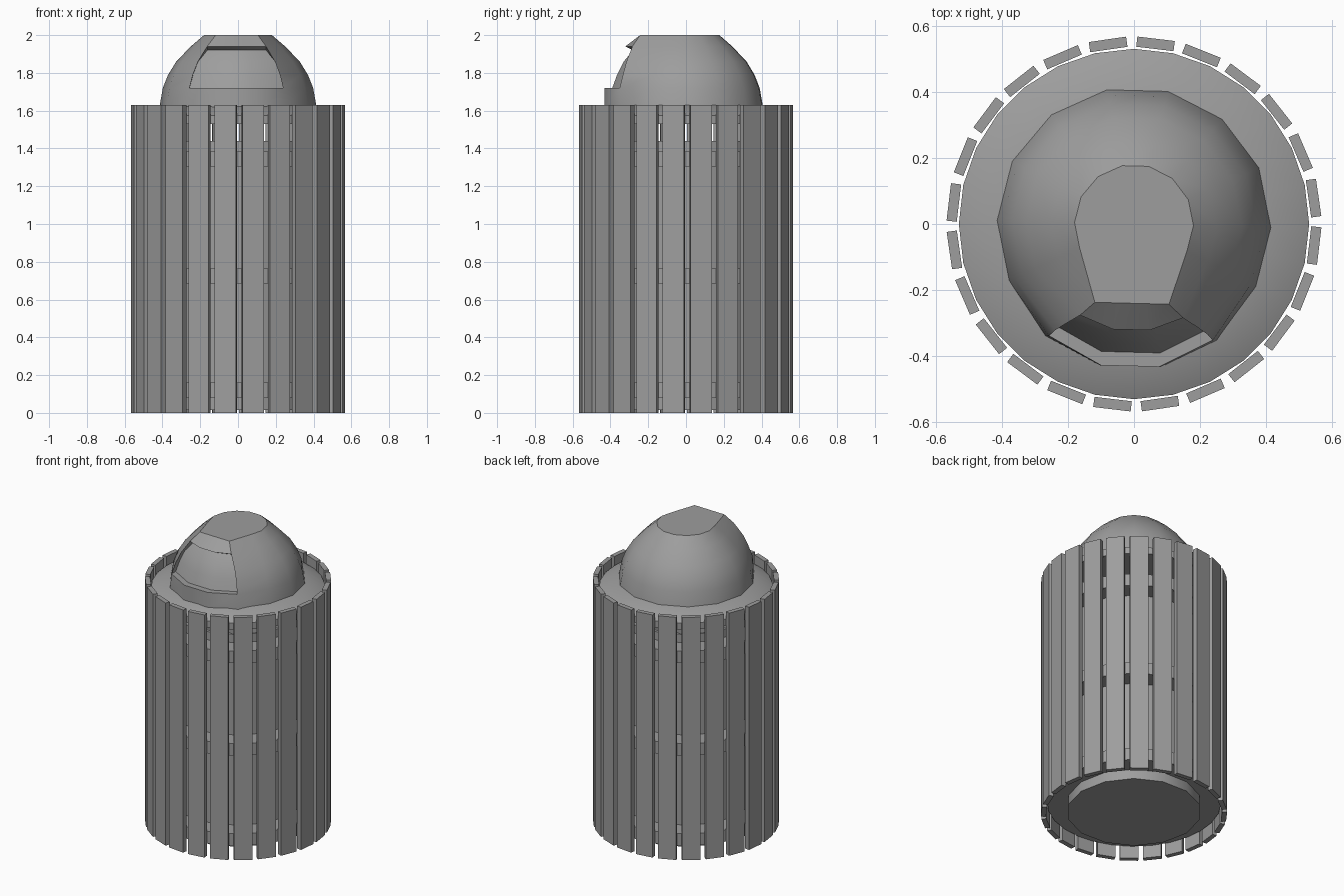
import bpy, bmesh
from math import sin, cos, pi, radians
from mathutils import Matrix, Vector

if "Cube" in bpy.data.objects:
    bpy.data.objects.remove(bpy.data.objects["Cube"], do_unlink=True)

grey = bpy.data.materials.new("plain grey")
grey.use_nodes = True
COLOUR = (0.34, 0.34, 0.34, 1)
grey.diffuse_color = COLOUR
grey.node_tree.nodes["Principled BSDF"].inputs["Base Color"].default_value = COLOUR


def finish(name, bm, smooth=True):
    """Turn a bmesh into a grey object."""
    bmesh.ops.remove_doubles(bm, verts=bm.verts, dist=0.0001)
    bmesh.ops.recalc_face_normals(bm, faces=bm.faces)
    mesh = bpy.data.meshes.new(name)
    bm.to_mesh(mesh)
    bm.free()
    mesh.materials.append(grey)
    obj = bpy.data.objects.new(name, mesh)
    bpy.context.collection.objects.link(obj)
    if smooth:
        bpy.ops.object.select_all(action='DESELECT')
        obj.select_set(True)
        bpy.context.view_layer.objects.active = obj
        bpy.ops.object.shade_smooth_by_angle(angle=radians(30))
    return obj


def lathe(name, profile, sides, turn=0.0):
    """Spin a closed (radius, height) outline round the z axis."""
    bm = bmesh.new()
    verts = [bm.verts.new((r, 0, z)) for r, z in profile]
    edges = [bm.edges.new((v, verts[(i + 1) % len(verts)])) for i, v in enumerate(verts)]
    bmesh.ops.spin(bm, geom=verts + edges, cent=(0, 0, 0), axis=(0, 0, 1),
                   angle=2 * pi, steps=sides, use_merge=True)
    bmesh.ops.dissolve_degenerate(bm, edges=bm.edges, dist=0.0001)
    bm.transform(Matrix.Rotation(turn, 4, 'Z'))
    return finish(name, bm)


# Inner can, open at the top
SIDES = 14
TWIST = radians(-1.5)
lathe("inner_can", [(0, 0.015), (0.41, 0.015), (0.41, 1.44), (0.39, 1.44),
                    (0.39, 0.04), (0, 0.04)], SIDES, TWIST)

# Hoops that carry the slats
for label, z in (("lower", 0.08), ("middle", 0.685), ("upper", 1.305)):
    lathe(label + "_hoop", [(0.4, z), (0.53, z), (0.53, z + 0.08), (0.4, z + 0.08)], 28)

# Lid plate, sloping up to the dome
lathe("lid_plate", [(0, 1.53), (0.53, 1.53), (0.53, 1.575), (0.415, 1.63), (0, 1.63)], 28)

# Slats round the outside
bm = bmesh.new()
SLATS = 24
for i in range(SLATS):
    turn = Matrix.Rotation(radians(8.2) + 2 * pi * i / SLATS, 4, 'Z')
    place = turn @ Matrix.Translation((0.549, 0, 0.815))
    bmesh.ops.create_cube(bm, size=1, matrix=place @ Matrix.Diagonal((0.031, 0.114, 1.63, 1)))
finish("slats", bm, smooth=False)

# Dome: height, radius, then how far forward the front and front corner points go
RINGS = [(1.62, 0.416, 0.43, 0.345), (1.72, 0.398, 0.43, 0.345), (1.79, 0.37, 0.405, 0.328),
         (1.86, 0.327, 0.37, 0.31), (1.94, 0.25, 0.32, 0.28), (2.0, 0.18, 0.24, 0.24)]
FRONT_CORNERS, FRONT = (9, 12), (10, 11)
bm = bmesh.new()
rows = []
for z, r, front, corner in RINGS:
    row = []
    for i in range(SIDES):
        a = 2 * pi * i / SIDES
        y = -front if i in FRONT else -corner if i in FRONT_CORNERS else r * sin(a)
        row.append(bm.verts.new((r * cos(a), y, z)))
    rows.append(row)
flap = []
for k, (low, high) in enumerate(zip(rows, rows[1:])):
    for i in range(SIDES):
        j = (i + 1) % SIDES
        face = bm.faces.new((low[i], low[j], high[j], high[i]))
        if 1 <= k <= 3 and 9 <= i <= 11:
            flap.append(face)
bm.faces.new(rows[-1])
bm.faces.new(rows[0][::-1])

# Sunken flap in the front of the dome
new = bmesh.ops.extrude_face_region(bm, geom=flap)["geom"]
for v in [g for g in new if isinstance(g, bmesh.types.BMVert)]:
    v.co += Vector((0, 0.042, -0.02 if v.co.z > 1.9 else 0))
bmesh.ops.delete(bm, geom=[f for f in flap if f.is_valid], context='FACES')
bm.transform(Matrix.Rotation(TWIST, 4, 'Z'))
finish("dome", bm)
